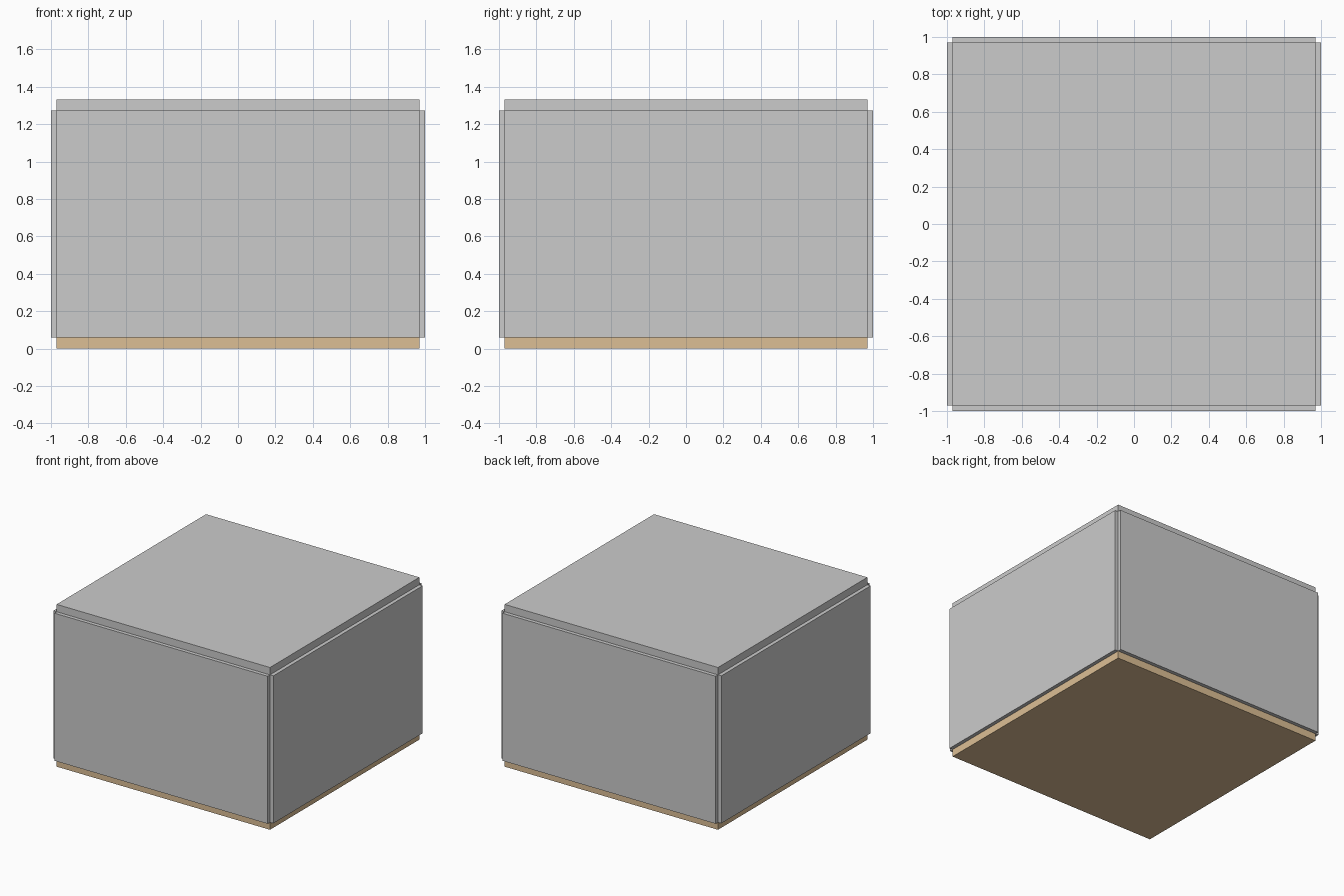
import bpy

if "Cube" in bpy.data.objects:
    bpy.data.objects.remove(bpy.data.objects["Cube"])

U = 2 / 8.25            # one design unit: 8 x 8 x 5 room, 0.25 thick panels
SIZE, HEIGHT, THICK = 8 * U, 5 * U, 0.25 * U


def panel(name, centre, dims):
    bpy.ops.mesh.primitive_cube_add(size=1, location=centre)
    ob = bpy.context.object
    ob.name = name
    ob.scale = dims
    bpy.ops.object.transform_apply(location=False, rotation=False, scale=True)
    return ob


# Wooden floor slab
floor = panel("floor", (0, 0, THICK / 2), (SIZE, SIZE, THICK))
wood = bpy.data.materials.new("wood")
wood.diffuse_color = (0.72, 0.52, 0.30, 1)
wood.use_nodes = True
wood.node_tree.nodes["Principled BSDF"].inputs["Base Color"].default_value = wood.diffuse_color
floor.data.materials.append(wood)

# Four walls centred on the floor edges, leaving notched corners
mid = THICK + HEIGHT / 2
for side, x_name, y_name in ((-1, "left_wall", "front_wall"), (1, "right_wall", "back_wall")):
    panel(x_name, (side * SIZE / 2, 0, mid), (THICK, SIZE, HEIGHT))
    panel(y_name, (0, side * SIZE / 2, mid), (SIZE, THICK, HEIGHT))

# Ceiling slab
panel("ceiling", (0, 0, THICK * 1.5 + HEIGHT), (SIZE, SIZE, THICK))
